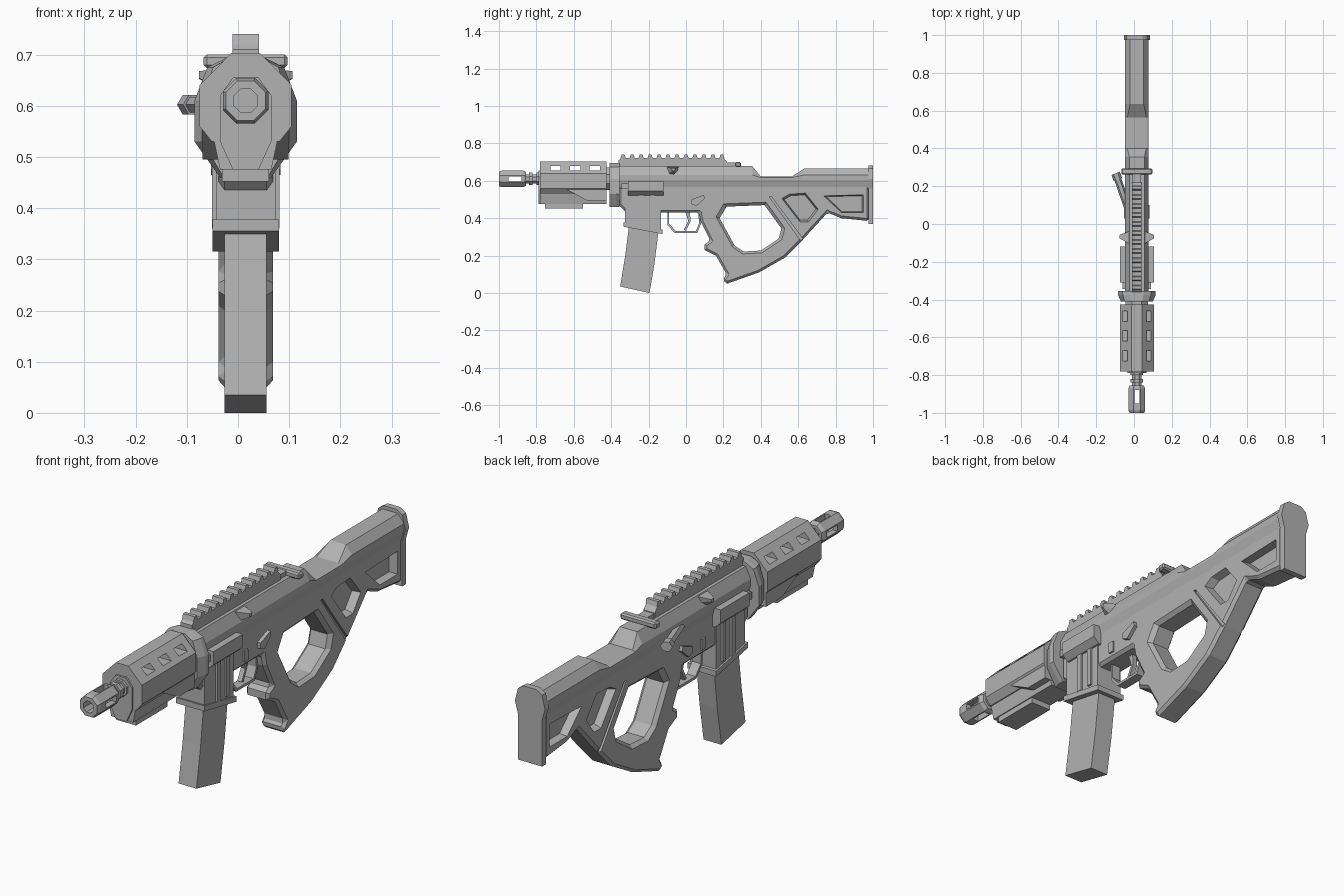
import bpy, bmesh, math
from mathutils import Vector

if "Cube" in bpy.data.objects:
    bpy.data.objects.remove(bpy.data.objects["Cube"])

CENTRE = .015    # centre plane of the body
BORE = .61       # height of the barrel axis
GREY = (.45, .45, .45, 1)

metal = bpy.data.materials.new("mid_grey")
metal.use_nodes = True
metal.diffuse_color = GREY
metal.node_tree.nodes["Principled BSDF"].inputs["Base Color"].default_value = GREY


def skin(name, rings):
    """Closed solid through a list of equal-length point rings."""
    bm = bmesh.new()
    loops = [[bm.verts.new(point) for point in ring] for ring in rings]
    for first, second in zip(loops, loops[1:]):
        for i in range(len(first)):
            bm.faces.new((first[i - 1], first[i], second[i], second[i - 1]))
    bm.faces.new(loops[0])
    bm.faces.new(loops[-1])
    bmesh.ops.recalc_face_normals(bm, faces=bm.faces)
    mesh = bpy.data.meshes.new(name)
    bm.to_mesh(mesh)
    bm.free()
    mesh.materials.append(metal)
    part = bpy.data.objects.new(name, mesh)
    bpy.context.collection.objects.link(part)
    return part


def apply_modifiers(part):
    graph = bpy.context.evaluated_depsgraph_get()
    mesh = bpy.data.meshes.new_from_object(part.evaluated_get(graph))
    part.modifiers.clear()
    part.data = mesh


def slab(name, profile, half, offset=0, bevel=0):
    """Side profile (y, z) extruded across the body."""
    part = skin(name, [[(CENTRE + offset + w, y, z) for y, z in profile] for w in (-half, half)])
    if bevel:
        chamfer = part.modifiers.new("chamfer", "BEVEL")
        chamfer.width, chamfer.segments, chamfer.limit_method = bevel, 1, "ANGLE"
        chamfer.angle_limit = math.radians(65)
        chamfer.use_clamp_overlap = False
        apply_modifiers(part)
    return part


def box(name, half, front, back, low, high, offset=0, bevel=0):
    corners = [(front, low), (back, low), (back, high), (front, high)]
    return slab(name, corners, half, offset, bevel)


def loft(name, stations):
    """Symmetric sections along y: (y, [(half width, z) from top to bottom])."""
    return skin(name, [[(CENTRE + w, y, z) for w, z in half] +
                       [(CENTRE - w, y, z) for w, z in reversed(half)]
                       for y, half in stations])


def tube(name, stations):
    """Octagonal turned part along the bore: (y, radius)."""
    angles = [math.radians(45 * i + 22.5) for i in range(8)]
    return skin(name, [[(CENTRE + r * math.cos(a), y, BORE + r * math.sin(a)) for a in angles]
                       for y, r in stations])


def cut(part, cutters):
    for cutter in cutters:
        boolean = part.modifiers.new("cut", "BOOLEAN")
        boolean.operation, boolean.solver, boolean.object = "DIFFERENCE", "EXACT", cutter
    apply_modifiers(part)
    for cutter in cutters:
        bpy.data.objects.remove(cutter)


def flared_cutter(profile, floor, mouth, grow):
    """Cutter that widens from its floor to its mouth."""
    points = [Vector(p) for p in profile]
    middle = sum(points, Vector((0, 0))) / len(points)
    return skin("cutter", [[(CENTRE + x, *(middle + (p - middle) * scale)) for p in points]
                           for x, scale in ((floor, 1), (mouth, grow))])


# Muzzle device with bore and side slots, then the stepped barrel
muzzle = tube("muzzle_device", [(-1, .042), (-.985, .048), (-.87, .048), (-.855, .04)])
cut(muzzle, [tube("cutter", [(-1.1, .025), (-.865, .025)]),
             box("cutter", .1, -.95, -.88, BORE - .013, BORE + .013),
             box("cutter", .013, -.95, -.88, .5, .7)])
tube("barrel", [(-.87, .027), (-.4, .027)])
for front in (-.84, -.8):
    tube("barrel_collar", [(front, .036), (front + .02, .036)])

# Handguard: slotted upper shell, rear skirt and under-block
shell = [(.028, .703), (.09, .64), (.09, .56), (.066, .53)]
handguard = loft("handguard", [(-.78, shell), (-.425, shell)])
cut(handguard, [box("cutter", .2, y, y + .055, .655, .68) for y in (-.725, -.62, -.515)])
slab("handguard_skirt", [(-.66, .565), (-.425, .565), (-.425, .495), (-.53, .495)], .084)
under = [(.066, .55), (.05, .475)]
loft("handguard_lower", [(-.78, under), (-.425, under)])
box("hand_rest", .046, -.755, -.55, .452, .48)
front_plate = [(.025, .655), (.05, .62), (.05, .53), (.025, .475)]
loft("handguard_front_plate", [(-.788, front_plate), (-.77, front_plate)])

# Barrel nut flange joining handguard and receiver
flange = [(.035, .695), (.075, .675), (.1, .61), (.1, .53), (.05, .46)]
narrow_flange = [(w * .85, z) for w, z in flange]
loft("barrel_flange", [(-.41, narrow_flange), (-.375, flange), (-.355, flange)])
tube("flange_neck", [(-.43, .065), (-.4, .065)])


# Upper receiver flowing into the cheek rest as one faceted tube
def receiver_section(top, flat):
    return [(flat, top), (.063, min(top, .637) - .005), (.063, .605), (.051, .56)]


high = receiver_section(.678, .04)
low = receiver_section(.622, .05)
cheek = receiver_section(.667, .036)
loft("upper_receiver_and_cheek", [(-.36, high), (.355, high), (.4, low), (.565, low),
                                  (.635, cheek), (.98, cheek)])

# Lower receiver, thumbhole grip and stock cut from one frame
frame = slab("lower_frame", [
    (-.36, .58), (-.36, .47), (-.32, .43), (.07, .43), (.08, .38), (.13, .28),
    (.1, .26), (.1, .23), (.16, .2), (.217, .1), (.195, .07), (.22, .05),
    (.39, .11), (.53, .19), (.62, .28), (.757, .43), (.83, .4), (.98, .385), (.98, .58)],
    .053, bevel=.012)
thumbhole = [(.217, .462), (.42, .47), (.51, .345), (.495, .29), (.4, .227),
             (.307, .222), (.26, .254), (.18, .4)]
front_pocket = [(.525, .5), (.56, .52), (.635, .525), (.695, .45), (.65, .39), (.61, .39)]
rear_pocket = [(.75, .515), (.94, .52), (.94, .435), (.835, .435)]
strut_groove = [(.445, .515), (.457, .515), (.625, .29), (.613, .28)]
cutters = [flared_cutter(thumbhole, -.1, .1, 1)]
for s in (-1, 1):
    cutters += [flared_cutter(thumbhole, s * .038, s * .055, 1.13),
                flared_cutter(front_pocket, s * .02, s * .055, 1.15),
                flared_cutter(rear_pocket, s * .02, s * .055, 1.12),
                flared_cutter(strut_groove, s * .042, s * .06, 1)]
cut(frame, cutters)

# Butt plate
butt = [(.03, .682), (.055, .665), (.069, .61), (.055, .56), (.055, .37)]
loft("butt_plate", [(.975, butt), (1, butt)])

# Top rail with evenly spaced teeth
slab("rail_base", [(-.36, .67), (-.36, .71), (-.345, .722), (.2, .722), (.22, .7), (.22, .67)], .026)
for i in range(12):
    y = i * .048 - .35
    slab("rail_tooth", [(y, .72), (y + .006, .74), (y + .022, .74), (y + .028, .72)], .026)

# Charging handle
box("charging_handle_stem", .022, .21, .29, .67, .697)
box("charging_handle_bar", .082, .262, .295, .674, .7, bevel=.006)

# Magazine well, collar and slanted magazine
slab("magazine_well", [(-.325, .56), (-.325, .37), (-.135, .325), (-.135, .56)], .058)
slab("magazine_collar", [(-.335, .378), (-.335, .355), (-.125, .315), (-.125, .338)], .065)
slab("magazine", [(-.305, .36), (-.325, .2), (-.352, .035), (-.195, 0), (-.168, .16), (-.147, .33)], .041)

# Side features repeated on both faces
cover = [(.04, .6), (.09, .6), (.09, .545), (.065, .522), (.04, .522)]
wedge = [(-.11, .675), (-.035, .675), (-.04, .645), (-.065, .615), (-.1, .62)]
wedge_middle = Vector((-.065, .665))
wedge_tip = [wedge_middle.lerp(Vector(p), .25) for p in wedge]
lever = [(.03, .475), (.055, .465), (.1, .505), (.095, .525), (.03, .5)]
for side, s in (("left", 1), ("right", -1)):
    skin(side + "_side_cover", [[(CENTRE + s * w, y, z) for w, z in cover] for y in (-.31, -.12)])
    box(side + "_cover_catch", .012, -.345, -.3, .555, .585, offset=s * .063)
    for y in (-.25, -.19):
        box(side + "_well_rib", .008, y, y + .022, .36, .53, offset=s * .058)
    skin(side + "_deflector", [[(CENTRE + s * w, y, z) for y, z in ring]
                               for w, ring in ((.03, wedge), (.091, wedge_tip))])
    box(side + "_release_button", .01, -.065, -.04, .455, .5, offset=s * .05)
    slab(side + "_selector", lever, .008, offset=s * .06)

# Forward assist angled off the right side
hexagon = [(.022 * math.cos(a), .022 * math.sin(a)) for a in (math.radians(60 * i) for i in range(6))]
skin("forward_assist", [[(x + u * k, y + u * k * .4, .602 + v * k) for u, v in hexagon]
                        for x, y, k in ((-.035, .09, .8), (-.085, .235, .8),
                                        (-.085, .235, 1), (-.097, .268, 1))])

# Trigger guard and trigger
guard = slab("trigger_guard", [(-.1, .44), (-.1, .365), (-.06, .32), (.06, .32), (.08, .37), (.075, .44)], .02)
cut(guard, [slab("cutter", [(-.09, .43), (-.09, .37), (-.055, .331), (.052, .331), (.07, .372), (.066, .43)], .1)])
slab("trigger", [(-.005, .44), (.012, .385), (-.012, .338), (0, .334), (.025, .385), (.02, .44)], .01)
